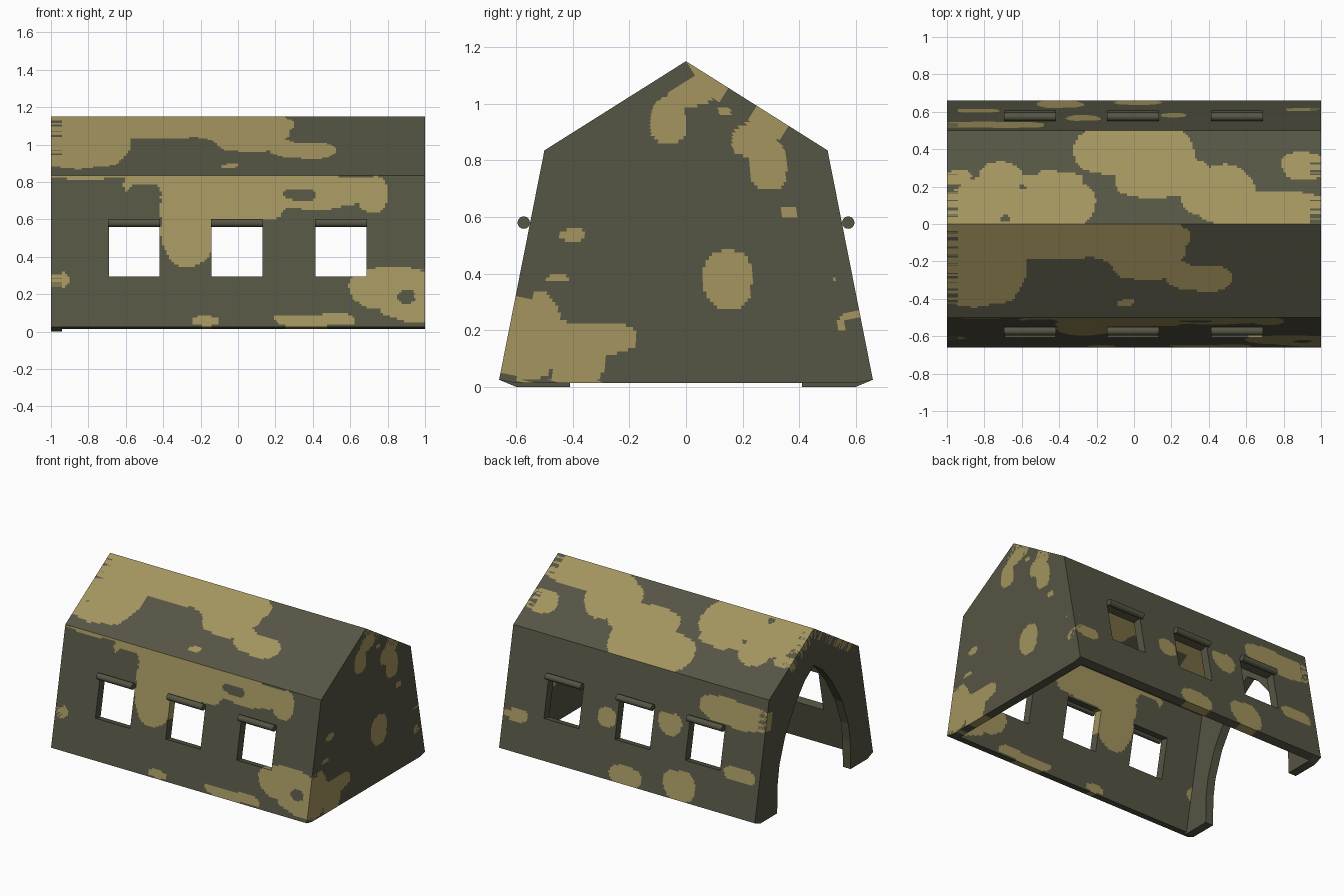
import bpy, bmesh, math
from mathutils import Vector, noise

if "Cube" in bpy.data.objects:
    bpy.data.objects.remove(bpy.data.objects["Cube"])

CELL = 0.0125
THICK = 0.06
EAVE, FOOT, RIDGE = (0.5, 0.835), (0.66, 0.025), 1.15
WINDOWS = [-0.555, -0.005, 0.55]
HALF, SILL, HEAD = 0.136, 0.295, 0.575


def material(name, rgb):
    m = bpy.data.materials.new(name)
    m.diffuse_color = (*rgb, 1)
    m.use_nodes = True
    m.node_tree.nodes["Principled BSDF"].inputs["Base Color"].default_value = m.diffuse_color
    return m


GREEN = material("olive green", (0.091, 0.090, 0.058))
KHAKI = material("khaki", (0.366, 0.298, 0.112))

# Camouflage blobs per panel: (centre u, centre v, radius u, radius v)
FRONT_WALL = [(-.27, .56, .15, .21), (-.25, .79, .37, .09), (0, .69, .26, .1),
              (.35, .75, .43, .09), (.72, .73, .07, .1), (.15, .65, .08, .06),
              (-.8, .835, .25, .02), (.84, .23, .24, .11), (.95, .17, .2, .11),
              (.4, .06, .22, .035), (-.98, .28, .07, .05), (-.17, .06, .07, .025)]
FRONT_WALL_GAPS = [(-.51, .69, .1, .1), (.33, .73, .08, .03), (.48, .63, .14, .03), (.9, .19, .05, .04)]
FRONT_ROOF = [(-.85, -.21, .27, .23), (-.35, -.07, .65, .11), (0, -.13, .27, .11),
              (.35, -.29, .17, .07), (.12, -.25, .2, .05), (-.04, -.42, .05, .015)]
FRONT_ROOF_GAPS = [(-.3, -.24, .2, .06)]
BACK_ROOF = [(-.6, .1, .39, .16), (-.9, .07, .15, .12), (-.72, .24, .12, .09),
             (0, .39, .33, .14), (.15, .26, .25, .12), (.45, .18, .2, .13),
             (.7, .08, .35, .1), (.9, .31, .12, .07), (-.4, .24, .12, .04), (-.95, .25, .07, .04)]
BACK_ROOF_GAPS = [(-.69, .03, .025, .015), (-.6, .2, .015, .012)]
BACK_WALL = [(-.75, .68, .28, .09), (.02, .08, .12, .07), (-.4, .12, .12, .1),
             (.9, .27, .1, .04), (.22, .42, .07, .06), (-.27, .5, .1, .07), (-.85, .3, .12, .05)]
END_WALL = [(-.57, .18, .13, .16), (-.4, .17, .23, .06), (-.38, .07, .09, .1),
            (.15, .375, .085, .105), (.36, .62, .03, .025), (.24, .87, .08, .06),
            (.29, .78, .065, .09), (-.06, .94, .06, .08), (.02, 1.04, .08, .05),
            (.13, .97, .022, .017), (-.4, .54, .045, .02), (-.45, .375, .035, .015),
            (.57, .22, .03, .025), (.55, .38, .035, .01)]


def camo(blobs, gaps=(), warp=0.025):
    """Rule giving 1 (khaki) inside slightly wavy blobs, otherwise 0."""
    def inside(u, v, shapes):
        return any(abs((u - a) / ru) ** 2.6 + abs((v - b) / rv) ** 2.6 < 1 for a, b, ru, rv in shapes)

    def rule(u, v):
        s = u + warp * noise.noise(Vector((u * 7, v * 7, 0.3)))
        t = v + warp * 0.7 * noise.noise(Vector((u * 7, v * 7, 5.7)))
        return int(inside(s, t, blobs) and not inside(s, t, gaps))
    return rule


def steps(breaks):
    """Even subdivisions that still hit every break value."""
    out = [breaks[0]]
    for a, b in zip(breaks, breaks[1:]):
        n = max(1, round((b - a) / CELL))
        out += [a + (b - a) * i / n for i in range(1, n + 1)]
    return out


def sheet(name, us, vs, place, rule, flip=False, hole=lambda u, v: False, paint=lambda u, v: (u, v)):
    """Gridded cloth panel thickened inwards, coloured cell by cell."""
    n = len(us)
    verts = [place(u, v) for v in vs for u in us]
    faces, mats = [], []
    for j in range(len(vs) - 1):
        for i in range(n - 1):
            u, v = (us[i] + us[i + 1]) / 2, (vs[j] + vs[j + 1]) / 2
            if hole(u, v):
                continue
            k = j * n + i
            f = (k, k + 1, k + n + 1, k + n)
            faces.append(f[::-1] if flip else f)
            mats.append(rule(*paint(u, v)))
    me = bpy.data.meshes.new(name)
    me.from_pydata(verts, [], faces)
    me.materials.append(GREEN)
    me.materials.append(KHAKI)
    me.polygons.foreach_set("material_index", mats)
    bm = bmesh.new()
    bm.from_mesh(me)
    bmesh.ops.delete(bm, geom=[v for v in bm.verts if not v.link_faces], context='VERTS')
    bm.to_mesh(me)
    bm.free()
    ob = bpy.data.objects.new(name, me)
    bpy.context.collection.objects.link(ob)
    mod = ob.modifiers.new("thickness", 'SOLIDIFY')
    mod.thickness, mod.offset = THICK, -1
    return ob


def half_width(z):
    if z < FOOT[1]:
        return 0.60 + 0.06 * (z - 0.013) / (FOOT[1] - 0.013)
    if z < EAVE[1]:
        return FOOT[0] + (EAVE[0] - FOOT[0]) * (z - FOOT[1]) / (EAVE[1] - FOOT[1])
    return EAVE[0] * (RIDGE - z) / (RIDGE - EAVE[1])


def in_window(x, z):
    return SILL < z < HEAD and any(abs(x - c) < HALF for c in WINDOWS)


# Side walls with windows, and the two roof slopes
x_window = steps([-1] + [c + s * HALF for c in WINDOWS for s in (-1, 1)] + [1])
x_plain = steps([-1, 1])
for side, label, wall, roof in (
        (-1, "front", camo(FRONT_WALL, FRONT_WALL_GAPS), camo(FRONT_ROOF, FRONT_ROOF_GAPS)),
        (1, "back", camo(BACK_WALL), camo(BACK_ROOF, BACK_ROOF_GAPS))):
    sheet(label + "_wall", x_window, steps([FOOT[1], SILL, HEAD, EAVE[1]]),
          lambda x, z: (x, side * half_width(z), z), wall, side > 0, in_window)
    sheet(label + "_roof", x_plain, steps([-EAVE[0], 0]),
          lambda x, y: (x, -side * y, RIDGE + y * (RIDGE - EAVE[1]) / EAVE[0]), roof, side > 0,
          paint=lambda x, y: (x, -side * y))
    # Rolled-up window flaps
    for i, c in enumerate(WINDOWS):
        bpy.ops.mesh.primitive_cylinder_add(vertices=16, radius=0.022, depth=0.278,
                                            location=(c, side * 0.573, 0.58), rotation=(0, math.pi / 2, 0))
        ob = bpy.context.object
        ob.name = f"{label}_window_roll_{i + 1}"
        ob.data.materials.append(GREEN)
        bpy.ops.object.shade_smooth_by_angle()

# Closed end wall
sheet("end_wall", [i / 50 - 1 for i in range(101)], steps([0.013, FOOT[1], EAVE[1], RIDGE - 0.001]),
      lambda t, z: (1, t * half_width(z), z), camo(END_WALL, warp=0.015),
      paint=lambda t, z: (t * half_width(z), z))

# Door end with a pointed arch opening
half = [EAVE, FOOT, (0.6, 0), (0.41, 0), (0.405, 0.2), (0.385, 0.33), (0.32, 0.51),
        (0.21, 0.69), (0.1, 0.82)]
outline = [(0, RIDGE)] + half + [(0, 0.89)] + [(-y, z) for y, z in reversed(half)]
bm = bmesh.new()
face = bm.faces.new([bm.verts.new((-1, y, z)) for y, z in outline])
ext = bmesh.ops.extrude_face_region(bm, geom=[face])
bmesh.ops.translate(bm, vec=(THICK, 0, 0), verts=[g for g in ext["geom"] if isinstance(g, bmesh.types.BMVert)])
if not face.is_valid or len(bm.faces) < len(outline) + 2:
    bm.faces.new([v for v in bm.verts if v.co.x < -0.99])
bmesh.ops.recalc_face_normals(bm, faces=bm.faces)
me = bpy.data.meshes.new("door_wall")
bm.to_mesh(me)
bm.free()
me.materials.append(GREEN)
bpy.context.collection.objects.link(bpy.data.objects.new("door_wall", me))
